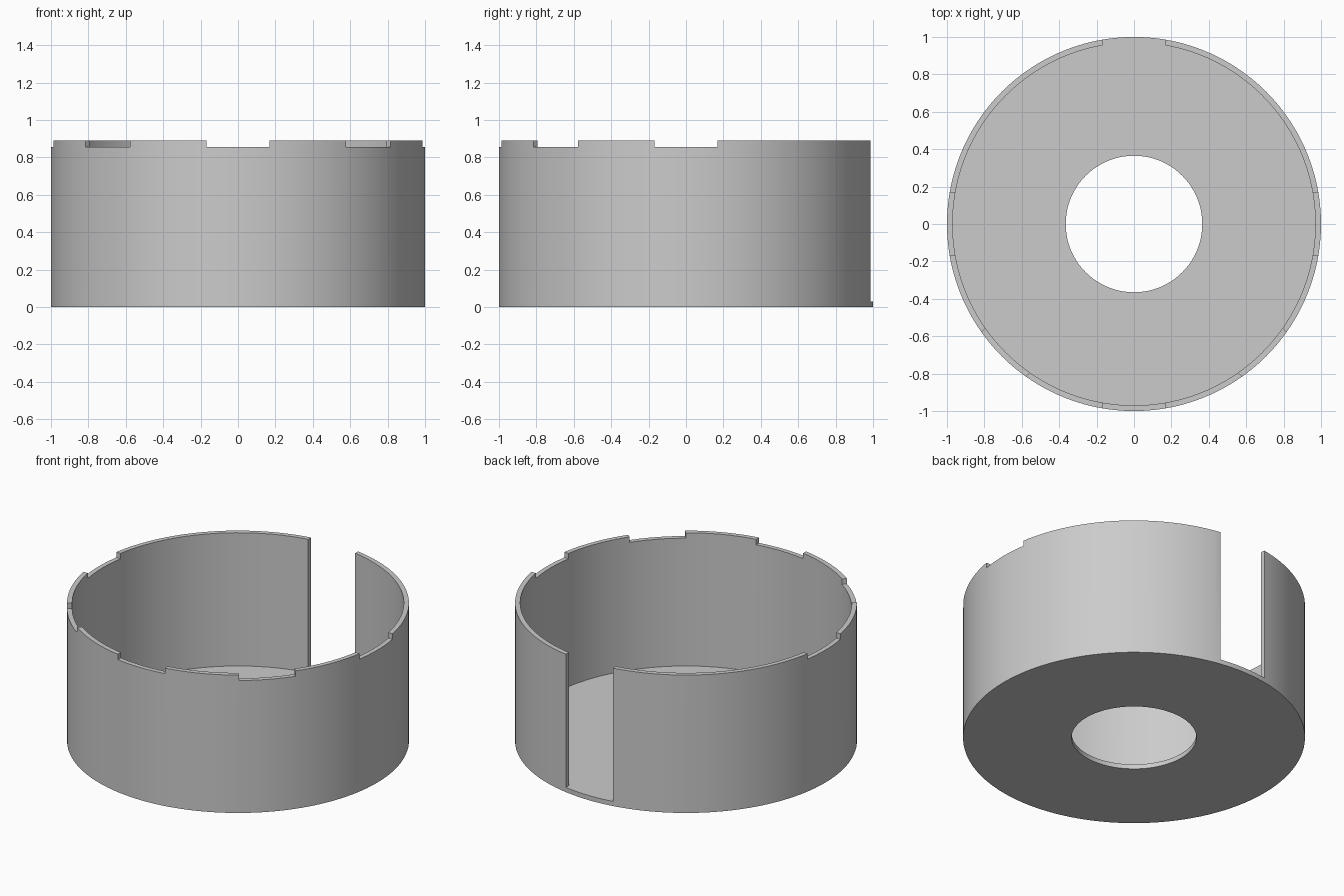
import bpy
import bmesh
from math import pi, radians
from mathutils import Matrix

cube = bpy.data.objects.get("Cube")
if cube:
    bpy.data.objects.remove(cube, do_unlink=True)

SIDES = 120
OUTER, INNER, HOLE = 1.0, 0.97, 0.365
HEIGHT, NOTCH_Z, FLOOR = 0.89, 0.855, 0.03
GAP = 0.335

grey = bpy.data.materials.new("plain_grey")
grey.use_nodes = True
colour = (0.6, 0.6, 0.6, 1)
grey.diffuse_color = colour
grey.node_tree.nodes["Principled BSDF"].inputs["Base Color"].default_value = colour


def add_object(name, bm):
    bmesh.ops.recalc_face_normals(bm, faces=bm.faces)
    mesh = bpy.data.meshes.new(name)
    bm.to_mesh(mesh)
    bm.free()
    mesh.materials.append(grey)
    obj = bpy.data.objects.new(name, mesh)
    bpy.context.collection.objects.link(obj)
    return obj


def box(name, size, centre, angle=0):
    bm = bmesh.new()
    bmesh.ops.create_cube(bm, size=1)
    bm.transform(Matrix.Rotation(angle, 4, "Z") @ Matrix.Translation(centre)
                 @ Matrix.Diagonal((*size, 1)))
    obj = add_object(name, bm)
    obj.hide_render = True
    return obj


# Round cup: lathed floor with a centre hole and a thin wall
profile = [(HOLE, 0), (OUTER, 0), (OUTER, HEIGHT),
           (INNER, HEIGHT), (INNER, FLOOR), (HOLE, FLOOR)]
bm = bmesh.new()
verts = [bm.verts.new((r, 0, z)) for r, z in profile]
edges = [bm.edges.new((v, verts[i - 1])) for i, v in enumerate(verts)]
bmesh.ops.spin(bm, geom=verts + edges, cent=(0, 0, 0), axis=(0, 0, 1),
               angle=2 * pi, steps=SIDES)
bmesh.ops.remove_doubles(bm, verts=bm.verts, dist=0.0005)
cup = add_object("round_cup", bm)

# Rim notches every 45 degrees, and the full-height slot at the back
cutters = [box("notch_cutter", (GAP, 0.4, 0.2), (0, -1, NOTCH_Z + 0.1), radians(45 * i))
           for i in range(8)]
cutters.append(box("slot_cutter", (GAP, 0.4, 1.2), (0, 1, FLOOR + 0.6)))

bpy.context.view_layer.objects.active = cup
for cutter in cutters:
    mod = cup.modifiers.new("cut", "BOOLEAN")
    mod.operation = "DIFFERENCE"
    mod.solver = "EXACT"
    mod.object = cutter
    bpy.ops.object.modifier_apply(modifier=mod.name)
    bpy.data.objects.remove(cutter, do_unlink=True)

# Smooth walls with crisp rims
bpy.ops.object.select_all(action="DESELECT")
cup.select_set(True)
bpy.ops.object.shade_smooth_by_angle(angle=radians(30))
